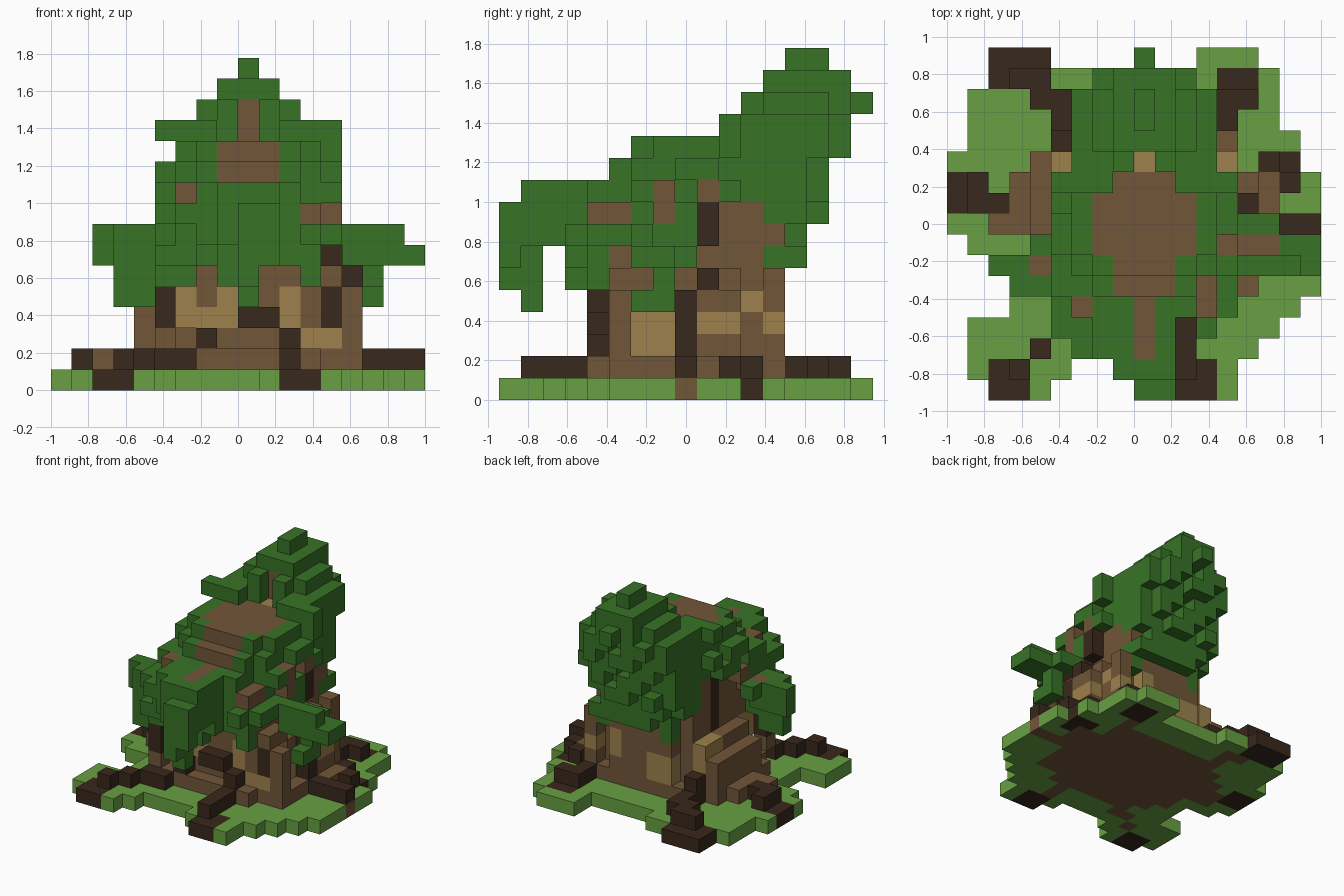
import bpy

# Remove the default cube
if "Cube" in bpy.data.objects:
    bpy.data.objects.remove(bpy.data.objects["Cube"])

UNIT = 1 / 9
cells = {}  # (column, row, level) -> (part, colour)


def linear(value):
    value /= 255
    return value / 12.92 if value <= 0.04045 else ((value + 0.055) / 1.055) ** 2.4


def material(name, red, green, blue):
    mat = bpy.data.materials.new(name)
    colour = (linear(red), linear(green), linear(blue), 1)
    mat.use_nodes = True
    mat.diffuse_color = colour
    shader = mat.node_tree.nodes["Principled BSDF"]
    shader.inputs["Base Color"].default_value = colour
    shader.inputs["Roughness"].default_value = 0.9
    return mat


grass = material("grass green", 104, 160, 66)
leaf = material("leaf green", 56, 115, 38)
bark = material("bark brown", 114, 86, 56)
dark = material("dark bark", 57, 40, 28)
tan = material("pale wood", 157, 129, 76)


def span(value):
    low, high = value if isinstance(value, tuple) else (value, value)
    return range(low, high + 1)


def each(blocks):
    """Visit every cell of inclusive (x, y, z) blocks."""
    for x, y, z in blocks:
        for i in span(x):
            for j in span(y):
                for k in span(z):
                    yield i, j, k


def fill(part, colour, *blocks):
    for cell in each(blocks):
        cells[cell] = (part, colour)


def repaint(colour, *blocks):
    for cell in each(blocks):
        if cell in cells:
            cells[cell] = (cells[cell][0], colour)


def clear(*blocks):
    for cell in each(blocks):
        cells.pop(cell, None)


def disc(part, colour, z, front, back, half_width, power=2.5):
    """Fill a rounded slab from row front to row back, centred on column nine."""
    middle, radius = (front + back) / 2, (back - front) / 2 + 0.5
    for i in range(18):
        for j in span((front, back)):
            across = abs(i - 9) / (half_width + 0.5)
            along = abs(j - middle) / radius
            if across ** power + along ** power < 1:
                fill(part, colour, (i, j, z))


# Ragged grass plate, one list of column spans per row from the front
outline = [
    [(2, 4), (11, 13)], [(1, 5), (10, 13)], [(1, 14)], [(1, 15)], [(3, 16)],
    [(3, 17)], [(3, 17)], [(1, 17)], [(0, 17)], [(0, 17)], [(0, 17)],
    [(0, 16)], [(1, 16)], [(1, 15)], [(1, 15)], [(2, 6), (12, 15)],
    [(2, 4), (12, 14)],
]
for row, spans in enumerate(outline):
    for columns in spans:
        fill("ground", grass, (columns, row, 0))

# Trunk core, narrowing upwards
disc("trunk", bark, 1, front=4, back=12, half_width=5, power=3)
for level in (2, 3):
    disc("trunk", bark, level, front=5, back=12, half_width=4)
disc("trunk", bark, 4, front=5, back=12, half_width=4, power=2)
for level in (5, 6):
    disc("trunk", bark, level, front=5, back=12, half_width=3)

# Buttress columns on the left, front, right and back of the trunk
fill("trunk", bark, (4, (7, 11), (1, 3)), (3, (8, 10), 1), (2, 8, 1))
fill("trunk", bark, (5, 4, 2), (7, 5, 5), ((10, 11), 5, (4, 5)), (12, 5, (3, 5)))
fill("trunk", bark, (14, 5, (1, 4)), (13, 5, 5), (14, (9, 10), (1, 4)))
fill("trunk", bark, (15, (9, 10), 1), (13, 12, (1, 5)), (13, (9, 10), (2, 5)))
fill("trunk", bark, (13, 11, (2, 4)), (13, 6, 5))
fill("trunk", dark, (13, 5, (3, 4)), (5, 4, (3, 4)), (7, 4, 2), ((9, 10), 4, 3))
fill("trunk", dark, (14, 8, (2, 4)), (14, 9, 5))

# Pale wood patches
fill("trunk", tan, ((12, 13), 5, 2), (11, 5, (3, 4)), (13, (6, 7), (2, 3)))
fill("trunk", tan, (5, 11, (1, 4)), (6, 5, (3, 4)))
repaint(tan, ((6, 8), (5, 6), (3, 4)), (14, (9, 10), 3), (13, 12, 3))
repaint(tan, (5, 10, (2, 4)), ((7, 8), 12, (2, 3)), (11, 12, (3, 4)), (13, 11, 4))
repaint(bark, (7, 5, 4))

# Spreading roots: front, left, back and right
fill("roots", dark, (3, 1, 1), (4, 2, 1), ((5, 6), 3, 1))
fill("roots", dark, (11, (1, 3), 1), (11, 4, (1, 2)))
fill("roots", dark, (1, (9, 10), 1), (2, 9, 1))
fill("roots", dark, ((3, 4), 15, 1), ((4, 5), 14, 1), (5, 12, (1, 2)), (5, 13, 1))
fill("roots", dark, (13, (13, 14), 1), (14, 14, 1))
fill("roots", dark, (15, 11, 1), (16, 10, 1), ((15, 17), 8, 1))

# Bark core in the ground beneath the trunk and roots, with dark root tips
for i, j, k in list(cells):
    if k == 1:
        repaint(bark, (i, j, 0))
fill("roots", dark, ((2, 3), (0, 1), 0), ((11, 12), (0, 1), 0), ((0, 1), (9, 10), 0))
fill("roots", dark, ((2, 4), (15, 16), 0), ((13, 14), (14, 15), 0))
fill("roots", dark, ((15, 16), 11, 0), (16, 10, 0))

# Leafy crown leaning backwards: level, front row, back row, half width
crown = [
    (7, 2, 13, 4), (8, 1, 14, 4), (9, 1, 14, 4), (10, 5, 14, 4),
    (11, 6, 15, 3), (12, 10, 15, 3), (13, 11, 15, 2), (14, 12, 15, 1),
]
for level, front, back, half in crown:
    disc("foliage", leaf, level, front, back, half, power=3)

# Uncover the root, the rear flanks and the stepped front edge
clear((11, (0, 3), (7, 9)), (12, (0, 2), (7, 9)), (12, 3, (8, 9)), (7, 1, (7, 9)))
clear((5, (0, 2), (7, 9)), (5, (0, 4), 9), (6, (0, 3), 9))
clear((5, (11, 14), (7, 10)), (13, (11, 14), (7, 10)), (13, 10, (7, 8)))
clear((5, (8, 10), (7, 8)), (5, 7, 7))

# Staggered gaps that make the flanks and back lumpy
for i, j, k in list(cells):
    flank = i in (5, 13) and 6 <= j <= 10 and 8 <= k <= 10
    rear = (i, j + 1, k) not in cells and j >= 14 and 8 <= k <= 12
    if (flank or rear) and (i + j + k) % 3 == 0:
        clear((i, j, k))

# Ragged lower fringe and crown tufts
fill("foliage", leaf, (9, (13, 14), 15), (9, 16, 13), ((8, 12), (12, 13), 6))
fill("foliage", leaf, ((5, 12), 4, 6), ((5, 6), 3, 6), ((8, 9), 3, (5, 6)), (10, 3, 6))
fill("foliage", leaf, ((5, 6), 4, 5), (12, 4, 5), (13, 10, 11), (12, 12, 5), (7, 12, (5, 6)))
for side in (-1, 1):
    fill("foliage", leaf, (9 + 4 * side, 10, 12), (9 + 3 * side, 10, 12))

# Hanging drape at the front
fill("foliage", leaf, ((9, 10), 0, (6, 8)), (9, 0, 5), (9, 1, (4, 9)), ((8, 10), 1, (7, 8)))

# Drooping left bough, then right bough
fill("boughs", leaf, ((2, 4), 6, (6, 7)), ((3, 5), 5, (5, 7)), ((3, 4), 5, 4))
fill("boughs", leaf, (4, 7, 7))
fill("boughs", bark, ((4, 5), 6, 7))
fill("boughs", leaf, ((14, 16), 6, (6, 7)), (17, (6, 7), 6), (16, 7, 6), (15, 7, 5))
fill("boughs", leaf, (15, (6, 7), 4), ((14, 15), 8, 6))
fill("boughs", bark, ((14, 15), 7, 6), (12, 5, 6), (13, 9, 9))
fill("boughs", dark, (13, 8, 6), (13, 9, (7, 8)))

# Bare stump top framed by leaves, with the stem behind it
for level in (10, 11):
    disc("stump_top", bark, level, front=5, back=10, half_width=2)
clear(((7, 11), 5, 11), ((8, 10), 10, (12, 13)), (9, 11, (12, 13)))
fill("foliage", leaf, (7, 6, (10, 11)), (11, 6, (10, 11)))
fill("stump_top", tan, (9, 11, 11))
fill("stump_top", bark, (9, 12, (12, 13)), (9, (2, 4), 9))

# Bark showing through the crown
clear((12, (3, 5), 9), (13, (3, 5), (8, 9)))
fill("stump_top", bark, (6, 4, 9), (12, (4, 5), 8), (13, 7, (8, 9)), (5, 7, 8))
repaint(bark, (12, (10, 11), (7, 8)), (12, 12, 7), (6, (7, 10), (7, 8)))
repaint(dark, (6, 9, (5, 8)))

# Skin the outer faces of every part
for part in sorted({entry[0] for entry in cells.values()}):
    verts, faces, slots, palette = {}, [], [], []
    for cell, (owner, colour) in cells.items():
        if owner != part:
            continue
        if colour not in palette:
            palette.append(colour)
        for axis in range(3):
            for step in (0, 1):
                near = list(cell)
                near[axis] += 2 * step - 1
                if tuple(near) in cells:
                    continue
                loop = []
                for u, v in ((0, 0), (1, 0), (1, 1), (0, 1)):
                    corner = list(cell)
                    corner[axis] += step
                    corner[(axis + 1) % 3] += u
                    corner[(axis + 2) % 3] += v
                    loop.append(verts.setdefault(tuple(corner), len(verts)))
                faces.append(loop if step else loop[::-1])
                slots.append(palette.index(colour))
    mesh = bpy.data.meshes.new(part)
    points = [((x - 9) * UNIT, (y - 8.5) * UNIT, z * UNIT) for x, y, z in verts]
    mesh.from_pydata(points, [], faces)
    for mat in palette:
        mesh.materials.append(mat)
    for face, slot in zip(mesh.polygons, slots):
        face.material_index = slot
    bpy.context.collection.objects.link(bpy.data.objects.new(part, mesh))
